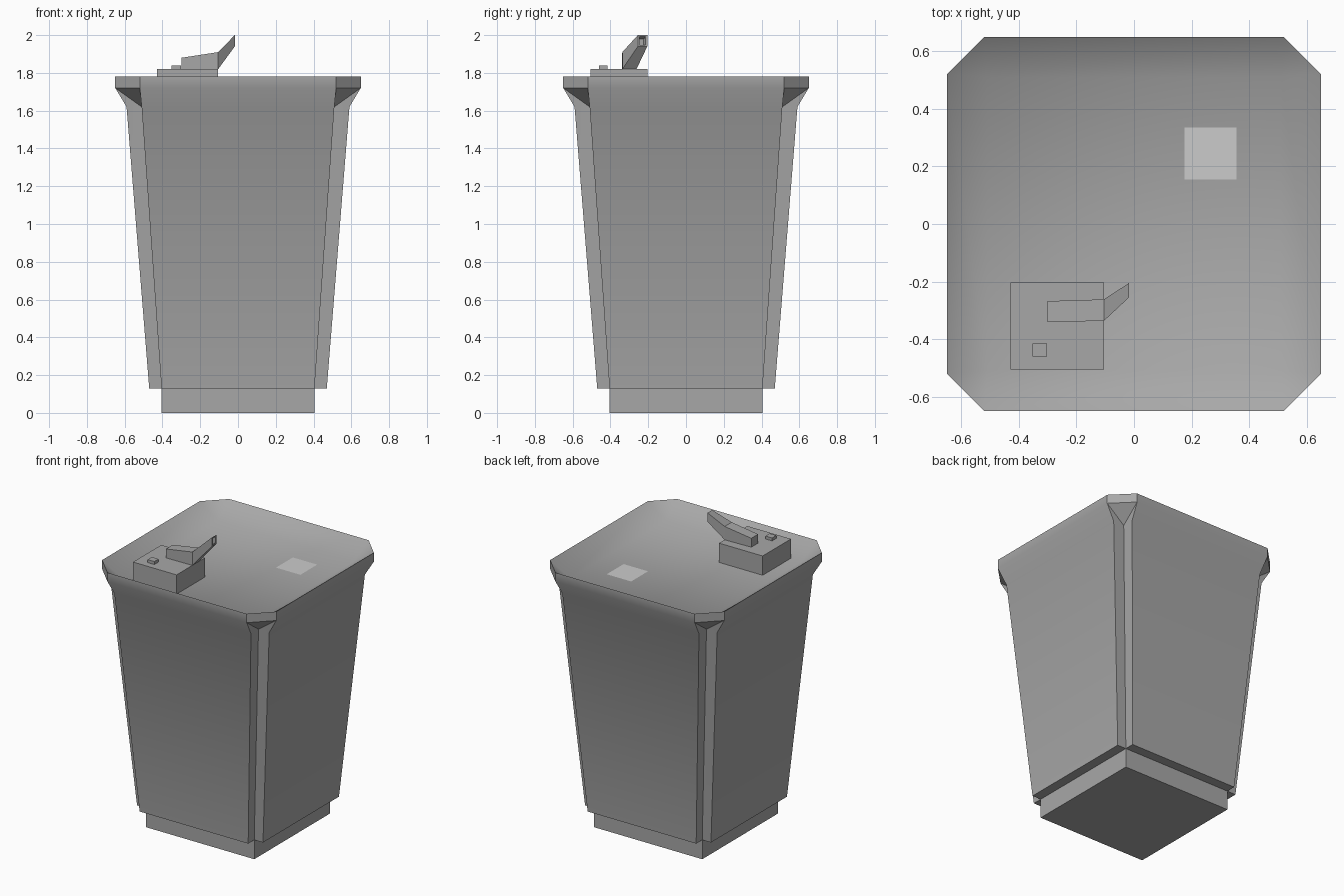
import bpy, bmesh
from math import radians

if "Cube" in bpy.data.objects:
    bpy.data.objects.remove(bpy.data.objects["Cube"])


def material(name, grey):
    m = bpy.data.materials.new(name)
    m.diffuse_color = (grey, grey, grey, 1)
    m.use_nodes = True
    m.node_tree.nodes["Principled BSDF"].inputs["Base Color"].default_value = m.diffuse_color
    return m


DARK = material("dark_metal", 0.39)
LIGHT = material("light_metal", 0.53)


def finish(name, bm, mat=DARK):
    bmesh.ops.recalc_face_normals(bm, faces=bm.faces)
    me = bpy.data.meshes.new(name)
    bm.to_mesh(me)
    bm.free()
    me.materials.append(mat)
    ob = bpy.data.objects.new(name, me)
    bpy.context.collection.objects.link(ob)
    return ob


def box(name, x0, x1, y0, y1, z0, z1):
    bm = bmesh.new()
    bmesh.ops.create_cube(bm, size=1)
    for v in bm.verts:
        v.co = ((x0, x1)[v.co.x > 0], (y0, y1)[v.co.y > 0], (z0, z1)[v.co.z > 0])
    return finish(name, bm)


# plinth
box("base", -0.405, 0.405, -0.405, 0.405, 0, 0.13)

# tapered body with notched corners, flared rim and sunken basin
# levels: (z, panel half width, panel distance from centre)
levels = [(0.13, 0.405, 0.47), (1.62, 0.51, 0.59), (1.72, 0.52, 0.65), (1.78, 0.52, 0.65)]
BASIN_Z = 1.69
bm = bmesh.new()


def turned(x, y, z, k):
    for _ in range(k):
        x, y = -y, x
    return bm.verts.new((x, y, z))


A = [[turned(w, p, z, k) for k in range(4)] for z, w, p in levels]
B = [[turned(p, w, z, k) for k in range(4)] for z, w, p in levels]
N = [[turned(w, w, z, k) for k in range(4)] for z, w, p in levels[:2]]
F = [turned(0.51, 0.51, BASIN_Z, k) for k in range(4)]
for k in range(4):
    j = (k + 1) % 4
    # outer panel, then softly shaded flare and rim
    for i in range(3):
        panel = bm.faces.new((A[i][k], B[i][j], B[i + 1][j], A[i + 1][k]))
        panel.smooth = i > 0
    # corner notch
    bm.faces.new((B[0][k], N[0][k], N[1][k], B[1][k]))
    bm.faces.new((N[0][k], A[0][k], A[1][k], N[1][k]))
    # notch closing under the rim
    bm.faces.new((B[1][k], N[1][k], B[2][k]))
    bm.faces.new((N[1][k], A[1][k], A[2][k]))
    bm.faces.new((N[1][k], A[2][k], B[2][k]))
    # chamfered rim corner
    bm.faces.new((B[2][k], A[2][k], A[3][k], B[3][k]))
    # basin slopes and panel underside
    bm.faces.new((B[3][k], A[3][k], F[k]))
    bm.faces.new((A[3][k], B[3][j], F[j], F[k]))
    bm.faces.new((A[0][k], N[0][k], N[0][j], B[0][j]))
bm.faces.new(F)
bm.faces.new(N[0][::-1])
body = finish("body", bm)
body.data.set_sharp_from_angle(angle=radians(34))

# drain plate lying on the basin floor
bm = bmesh.new()
bm.faces.new([bm.verts.new((x, y, BASIN_Z + 0.002)) for x, y in
              ((0.175, 0.155), (0.357, 0.155), (0.357, 0.335), (0.175, 0.335))])
finish("drain", bm, LIGHT)

# tap block and push button
box("tap_block", -0.43, -0.105, -0.505, -0.203, BASIN_Z - 0.005, 1.82)
box("push_button", -0.352, -0.302, -0.46, -0.415, 1.815, 1.84)

# spout lofted through sections (x, y0, y1, z0, z1), with a recessed mouth
sections = [(-0.30, -0.34, -0.268, 1.82, 1.88),
            (-0.105, -0.337, -0.262, 1.82, 1.91),
            (-0.017, -0.255, -0.205, 1.94, 2.0)]
bm = bmesh.new()
rings = [[bm.verts.new((x, y, z)) for y, z in ((y0, z0), (y1, z0), (y1, z1), (y0, z1))]
         for x, y0, y1, z0, z1 in sections]
for lo, hi in zip(rings, rings[1:]):
    for i in range(4):
        j = (i + 1) % 4
        bm.faces.new((lo[i], lo[j], hi[j], hi[i]))
bm.faces.new(rings[0][::-1])
mouth = bm.faces.new(rings[-1])
bmesh.ops.recalc_face_normals(bm, faces=bm.faces)
bmesh.ops.inset_region(bm, faces=[mouth], thickness=0.012)
bmesh.ops.inset_region(bm, faces=[mouth], thickness=0.0005)
for v in mouth.verts:
    v.co.x -= 0.02
    v.co.y -= 0.01
    v.co.z -= 0.012
finish("spout", bm)
